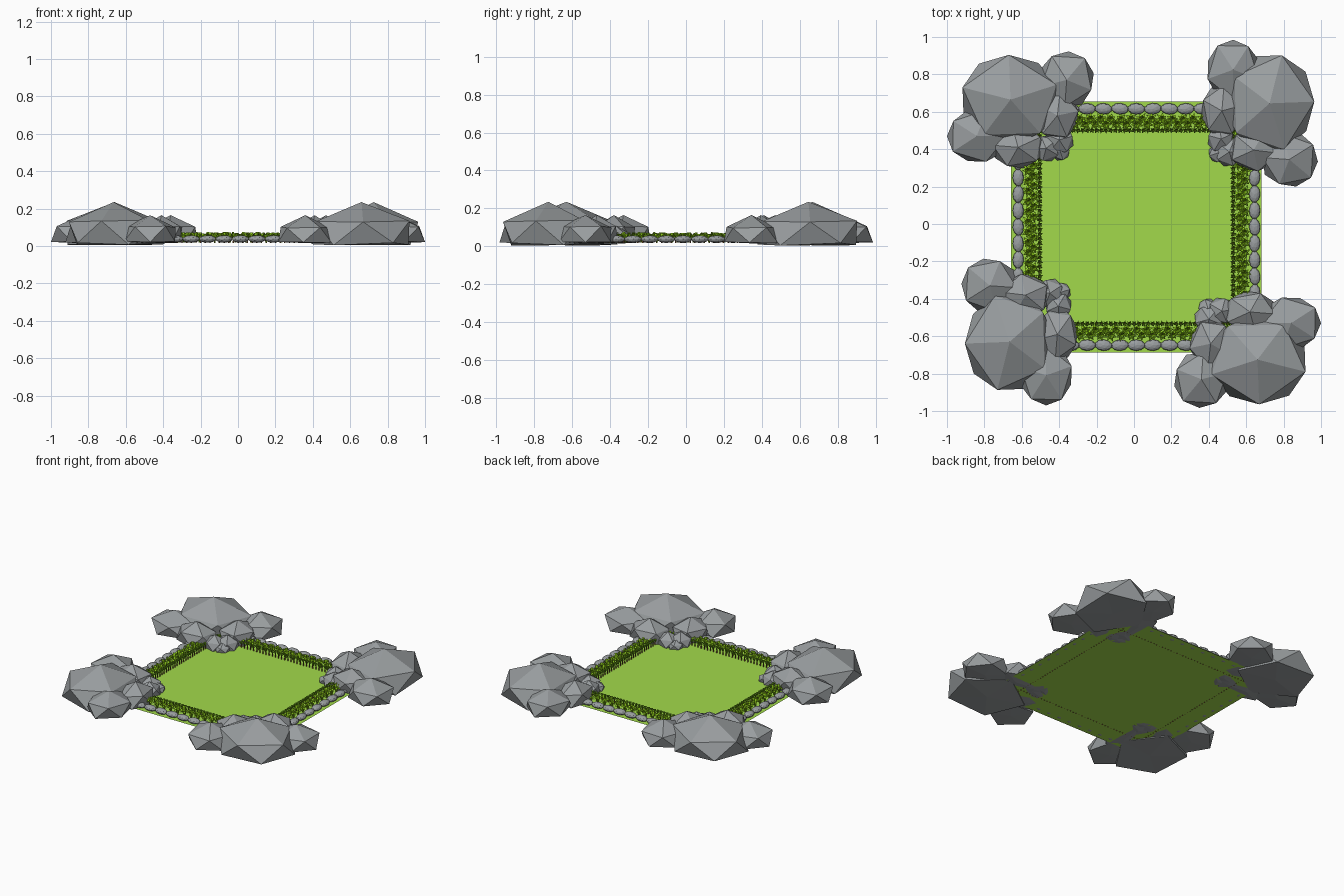
import bpy, bmesh, math, random
from mathutils import Matrix, Vector

if "Cube" in bpy.data.objects:
    bpy.data.objects.remove(bpy.data.objects["Cube"])

random.seed(4)
CX, CY = 0.013, -0.016  # middle of the lawn


def material(name, rgb):
    m = bpy.data.materials.new(name)
    m.diffuse_color = (*rgb, 1)
    m.use_nodes = True
    m.node_tree.nodes["Principled BSDF"].inputs["Base Color"].default_value = m.diffuse_color
    return m


LAWN = material("lawn_green", (0.36, 0.70, 0.07))
LEAF = material("leaf_green", (0.27, 0.60, 0.01))
DARK = material("dark_leaf", (0.16, 0.40, 0.01))
BROWN = material("stem_brown", (0.22, 0.10, 0.03))
STONE = material("stone_grey", (0.32, 0.34, 0.35))


def finish(bm, name, *mats):
    bmesh.ops.recalc_face_normals(bm, faces=bm.faces) if name.startswith(("rock", "edging")) else None
    me = bpy.data.meshes.new(name)
    bm.to_mesh(me)
    bm.free()
    for m in mats:
        me.materials.append(m)
    ob = bpy.data.objects.new(name, me)
    bpy.context.collection.objects.link(ob)
    return ob


def rock(bm, x, y, rx, ry, top, turn, low=0.02):
    """Flattened twenty-sided boulder with a nearly flat base."""
    mid = low + (top - low) * 0.56
    def ring(z, a0, s):
        out = []
        for i in range(5):
            a = math.radians(turn + a0 + 72 * i)
            k = s * random.uniform(0.96, 1.05)
            out.append(bm.verts.new((x + rx * k * math.cos(a), y + ry * k * math.sin(a),
                                     z + random.uniform(-.04, .04) * (top - low))))
        return out
    up, lo = ring(mid, 0, 1.0), ring(low, 36, 1.04)
    peak = bm.verts.new((x, y, top))
    base = bm.verts.new((x, y, low - 0.006))
    for i in range(5):
        j = (i + 1) % 5
        bm.faces.new((peak, up[i], up[j]))
        bm.faces.new((up[i], lo[i], up[j]))
        bm.faces.new((up[j], lo[i], lo[j]))
        bm.faces.new((base, lo[j], lo[i]))


def blade(bm, pos, ang, length, width, height, mat):
    """Bent leaf, two quads ending in a point."""
    d = Vector((math.cos(ang), math.sin(ang), 0))
    s = Vector((-d.y, d.x, 0)) * width / 2
    up = Vector((0, 0, height))
    p = Vector(pos)
    m = p + d * length * 0.45 + up
    t = p + d * length + up * 0.65
    v = [bm.verts.new(c) for c in (p - s * .4, p + s * .4, m + s, m - s, t)]
    for f in ((0, 1, 2, 3), (3, 2, 4)):
        bm.faces.new([v[i] for i in f]).material_index = mat


# Lawn sheet
bm = bmesh.new()
bmesh.ops.create_grid(bm, x_segments=1, y_segments=1, size=0.67,
                      matrix=Matrix.Translation((CX, CY, 0.02)))
finish(bm, "lawn", LAWN)

# Corner boulders: one pile, described at the back left and turned to each corner
PILE = [  # x, y, rx, ry, top, turn, low
    (-0.66, 0.665, 0.265, 0.235, 0.235, 20, 0.012),
    (-0.36, 0.77, 0.145, 0.145, 0.165, 50, 0.022),
    (-0.84, 0.47, 0.158, 0.14, 0.165, 0, 0.022),
    (-0.41, 0.58, 0.11, 0.13, 0.165, 10, 0.022),
    (-0.62, 0.41, 0.14, 0.11, 0.165, 30, 0.022),
    (-0.40, 0.45, 0.075, 0.075, 0.11, 15, 0.022),
    (-0.47, 0.405, 0.075, 0.07, 0.11, 40, 0.022),
    (-0.395, 0.39, 0.05, 0.05, 0.075, 0, 0.022),
]
CORNERS = [("back_left", 0, (0, 0)), ("front_left", 90, (0, 0.03)),
           ("front_right", 180, (0, -0.06)), ("back_right", 270, (0.06, -0.015))]
for label, deg, (ox, oy) in CORNERS:
    random.seed(7)
    bm = bmesh.new()
    for r in PILE:
        rock(bm, *r)
    bm.transform(Matrix.Translation((ox, oy, 0)) @ Matrix.Rotation(math.radians(deg), 4, 'Z'))
    finish(bm, "rocks_" + label, STONE)

# Borders: each side has an edging of stones, a leafy row and a fine inner row
for side, deg in (("front", 0), ("right", 90), ("back", 180), ("left", 270)):
    place = Matrix.Translation((CX, CY, 0)) @ Matrix.Rotation(math.radians(deg), 4, 'Z')

    bm = bmesh.new()
    for i in range(13):
        bmesh.ops.create_icosphere(
            bm, subdivisions=2, radius=1,
            matrix=Matrix.Translation(((i - 6) * 0.088, -0.632, 0.038))
            @ Matrix.Rotation(random.uniform(-.1, .1), 4, 'Z')
            @ Matrix.Diagonal((0.047, 0.03, 0.02, 1)))
    bm.transform(place)
    finish(bm, "edging_stones_" + side, STONE)

    bm = bmesh.new()
    for row, y in enumerate((-0.578, -0.55)):
        for i in range(20):
            x = (i - 9.5 + 0.5 * row) * 0.055
            a0 = random.uniform(0, 6.28)
            for k in range(7):
                blade(bm, (x, y, 0.02), a0 + k * math.tau / 7, random.uniform(.027, .038),
                      0.018, random.uniform(.035, .055), 0)
    bm.transform(place)
    finish(bm, "leafy_plants_" + side, LEAF)

    bm = bmesh.new()
    for i in range(44):
        x = (i - 21.5) * 0.025
        geo = bmesh.ops.create_cone(bm, cap_ends=True, segments=5, radius1=0.004, radius2=0.003,
                                    depth=0.035, matrix=Matrix.Translation((x, -0.517, 0.035)))
        for f in {f for v in geo["verts"] for f in v.link_faces}:
            f.material_index = 1
        for k in range(5):
            blade(bm, (x, -0.517, 0.035), k * math.tau / 5 + i, 0.017, 0.011, 0.03, 0)
    bm.transform(place)
    finish(bm, "inner_plants_" + side, DARK, BROWN)
